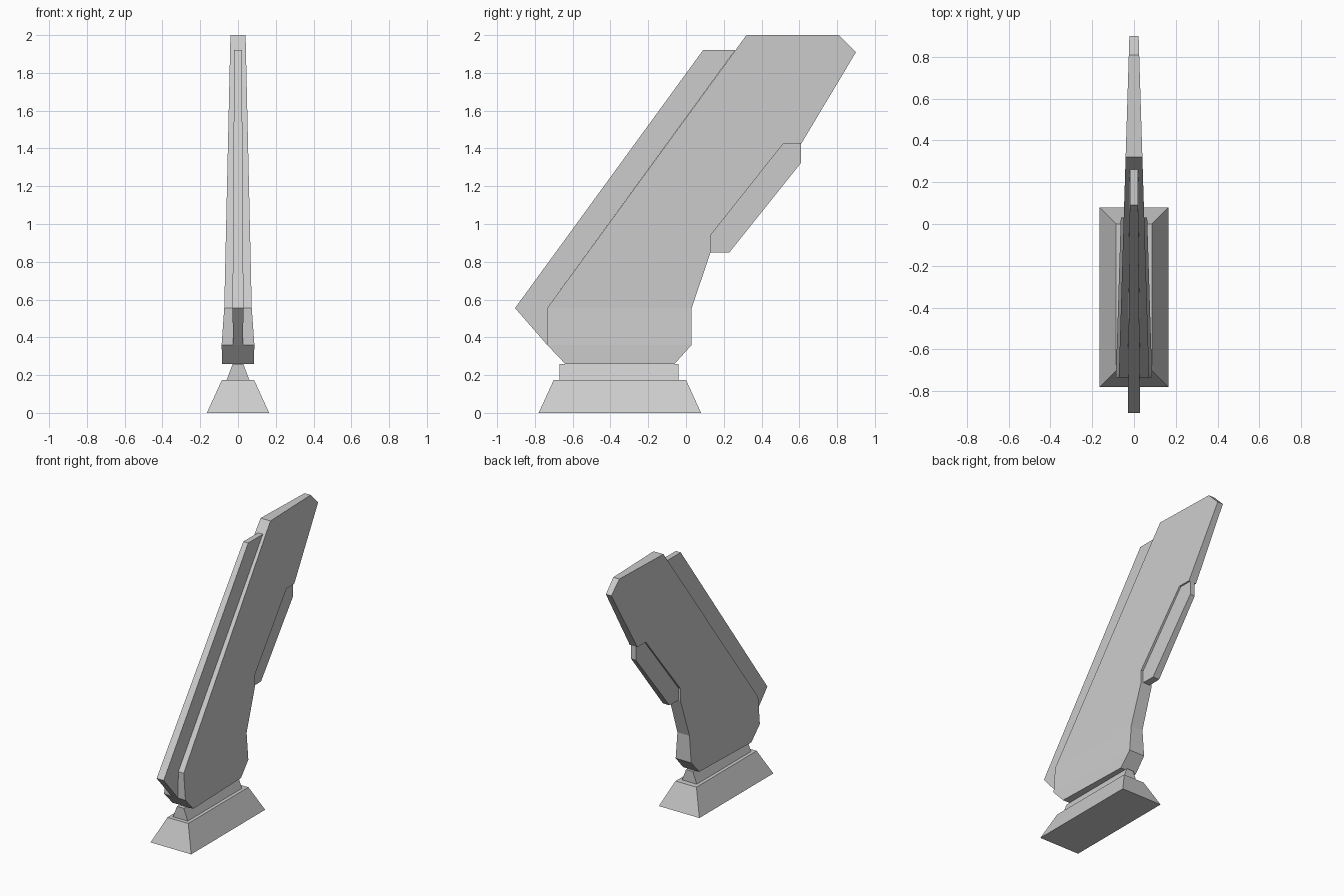
import bpy
import bmesh

cube = bpy.data.objects.get("Cube")
if cube:
    bpy.data.objects.remove(cube, do_unlink=True)

grey = bpy.data.materials.new("plain grey")
grey.use_nodes = True
grey.diffuse_color = (0.6, 0.6, 0.6, 1)
grey.node_tree.nodes["Principled BSDF"].inputs["Base Color"].default_value = (0.6, 0.6, 0.6, 1)


def finish(name, bm):
    bmesh.ops.recalc_face_normals(bm, faces=bm.faces[:])
    mesh = bpy.data.meshes.new(name)
    bm.to_mesh(mesh)
    bm.free()
    mesh.materials.append(grey)
    obj = bpy.data.objects.new(name, mesh)
    bpy.context.collection.objects.link(obj)
    return obj


def plate(name, outline, half, cuts=()):
    """Side outline in (y, z), given a thickness by the rule half(y, z)."""
    bm = bmesh.new()
    left, right = ([bm.verts.new((x, y, z)) for y, z in outline] for x in (1, -1))
    bm.faces.new(left)
    bm.faces.new(right[::-1])
    for i in range(len(outline)):
        bm.faces.new((left[i - 1], left[i], right[i], right[i - 1]))
    for z in cuts:
        bmesh.ops.bisect_plane(bm, geom=bm.verts[:] + bm.edges[:] + bm.faces[:],
                               dist=1e-4, plane_co=(0, 0, z), plane_no=(0, 0, 1))
    for v in bm.verts:
        v.co.x *= half(v.co.y, v.co.z)
    return finish(name, bm)


def frustum(name, low, high):
    """Tapered block; each level is (half width, front y, back y, z)."""
    bm = bmesh.new()
    rings = [[bm.verts.new(p) for p in
              ((-w, y0, z), (w, y0, z), (w, y1, z), (-w, y1, z))]
             for w, y0, y1, z in (low, high)]
    for ring in rings:
        bm.faces.new(ring)
    for i in range(4):
        bm.faces.new((rings[0][i - 1], rings[0][i], rings[1][i], rings[1][i - 1]))
    return finish(name, bm)


def fin_half(y, z):
    flare = min(max((0.555 - z) / 0.195, 0), 1)
    return 0.05 - 0.031 * y + 0.014 * flare


# Pedestal and narrow neck
frustum("base", (0.165, -0.78, 0.08, 0), (0.085, -0.70, 0, 0.175))
frustum("neck", (0.06, -0.67, -0.04, 0.175), (0.028, -0.67, -0.04, 0.26))

# Main swept fin, thinning to the back and flared at the foot
plate("main_fin",
      [(-0.64, 0.26), (-0.06, 0.26), (0.03, 0.36), (0.03, 0.555), (0.13, 0.85),
       (0.13, 0.94), (0.515, 1.425), (0.61, 1.425), (0.90, 1.91), (0.81, 2.0),
       (0.32, 2.0), (-0.735, 0.555), (-0.735, 0.36)],
      fin_half, cuts=(0.36, 0.555))

# Thin strip along the leading edge
plate("leading_strip",
      [(-0.735, 0.36), (-0.735, 0.555), (0.26, 1.92), (0.09, 1.92), (-0.905, 0.555)],
      lambda y, z: 0.026 if z < 0.4 else 0.02 + 0.009 * (1.92 - z) / 1.365)

# Thin panel set into the trailing edge
plate("trailing_panel",
      [(0.13, 0.85), (0.23, 0.85), (0.61, 1.325), (0.61, 1.425), (0.515, 1.425), (0.13, 0.94)],
      lambda y, z: 0.031 - 0.019 * y)
